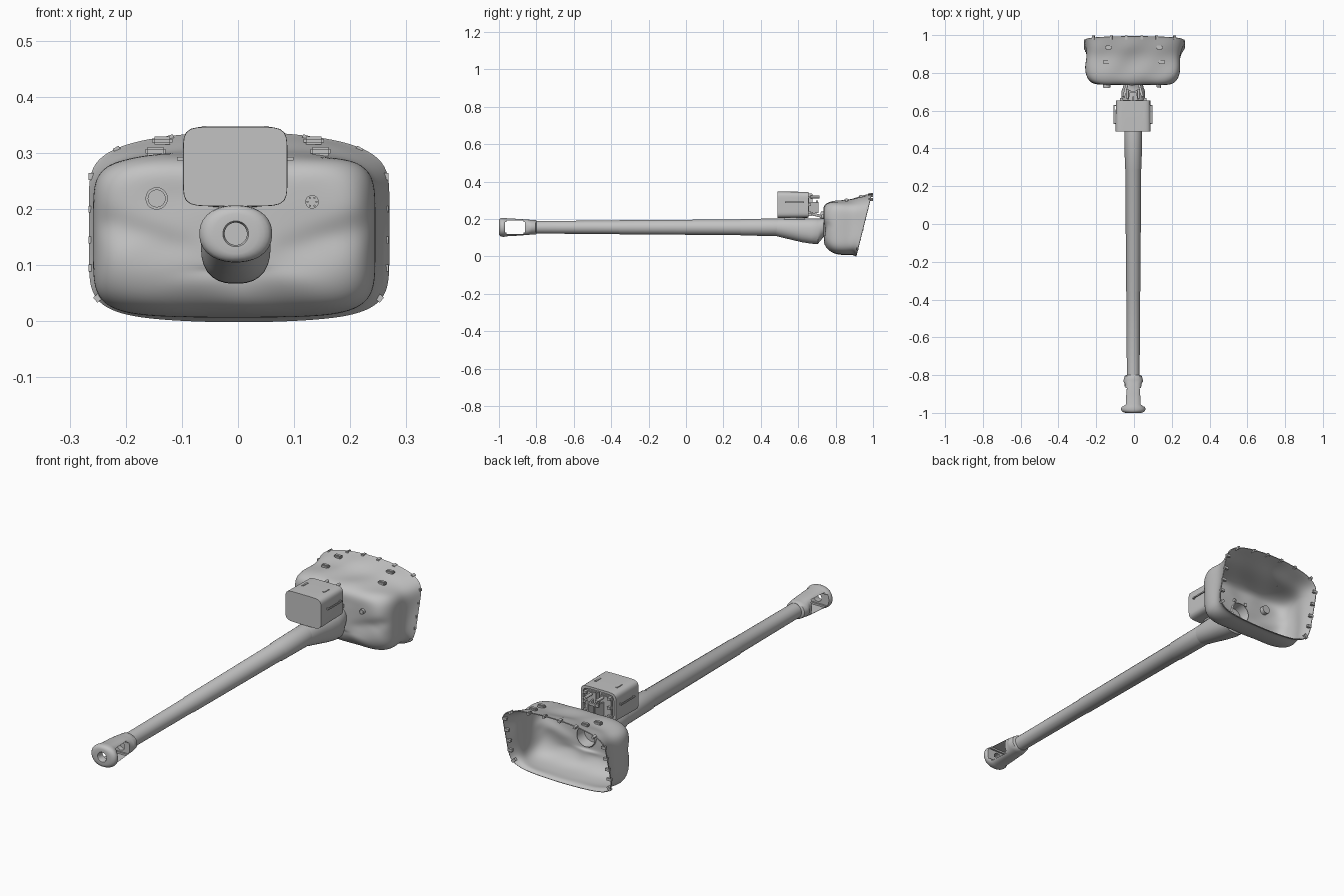
import bpy, bmesh, math
from mathutils import Matrix, Vector

CX, CZ = -0.004, 0.156          # gun axis

paint = bpy.data.materials.new("grey_paint")
paint.diffuse_color = (0.54, 0.54, 0.54, 1)


def finish(name, bm):
    bmesh.ops.recalc_face_normals(bm, faces=bm.faces)
    me = bpy.data.meshes.new(name)
    bm.to_mesh(me)
    bm.free()
    ob = bpy.data.objects.new(name, me)
    bpy.context.collection.objects.link(ob)
    me.materials.append(paint)
    return ob


def ring(y, hw, z0, z1, p=2.0, n=32, cx=CX, tilt=0.0, arch=0.0):
    """Rounded outline in the xz plane; p=2 is an ellipse, larger is boxier.
    arch pulls the ends of the top and bottom edges towards the middle."""
    pts = []
    for i in range(n):
        a = 2 * math.pi * (i + 0.5) / n
        c, s = math.cos(a), math.sin(a)
        r = (abs(c) ** p + abs(s) ** p) ** (-1 / p)
        half = (z1 - z0) / 2 - arch * (r * c) ** 2 * (1.0 if s > 0 else 0.5)
        z = (z0 + z1) / 2 + half * r * s
        pts.append(Vector((cx + hw * r * c, y + tilt * z, z)))
    return pts


def disc(y, r):
    return ring(y, r, CZ - r, CZ + r)


def loft(name, rings, start=True, end=True):
    bm = bmesh.new()
    vs = [[bm.verts.new(p) for p in r] for r in rings]
    n = len(vs[0])
    for a, b in zip(vs, vs[1:]):
        for i in range(n):
            j = (i + 1) % n
            bm.faces.new((a[i], a[j], b[j], b[i]))
    if start:
        bm.faces.new(vs[0])
    if end:
        bm.faces.new(vs[-1])
    return finish(name, bm)


def box(name, loc, size, roll=0.0, bevel=0.0, yaw=0.0, pitch=0.0):
    bm = bmesh.new()
    bmesh.ops.create_cube(bm, size=1)
    bmesh.ops.scale(bm, vec=size, verts=bm.verts)
    if bevel:
        bmesh.ops.bevel(bm, geom=bm.edges[:], offset=bevel, segments=2, affect='EDGES')
    m = (Matrix.Translation(loc) @ Matrix.Rotation(yaw, 4, 'Z')
         @ Matrix.Rotation(roll, 4, 'Y') @ Matrix.Rotation(pitch, 4, 'X'))
    bmesh.ops.transform(bm, matrix=m, verts=bm.verts)
    return finish(name, bm)


def cyl(name, loc, r, depth, n=20):
    bm = bmesh.new()
    bmesh.ops.create_cone(bm, cap_ends=True, segments=n, radius1=r, radius2=r, depth=depth)
    m = Matrix.Translation(loc) @ Matrix.Rotation(math.pi / 2, 4, 'X')
    bmesh.ops.transform(bm, matrix=m, verts=bm.verts)
    return finish(name, bm)


def apply_all(ob):
    bpy.context.view_layer.objects.active = ob
    for m in list(ob.modifiers):
        bpy.ops.object.modifier_apply(modifier=m.name)


# Barrel tube with two shallow steps
loft("barrel", [disc(y, r) for y, r in (
    (-0.84, 0.034), (-0.36, 0.036), (-0.355, 0.038), (0.29, 0.042),
    (0.295, 0.0445), (0.50, 0.047), (0.53, 0.047))])

# Swollen sleeve in front of the cover, sagging below the axis
loft("barrel_sleeve", [ring(y, hw, z0, z1, p) for y, hw, z0, z1, p in (
    (0.47, 0.044, 0.112, 0.200, 2), (0.50, 0.049, 0.104, 0.204, 2),
    (0.56, 0.053, 0.090, 0.205, 2.1), (0.62, 0.058, 0.076, 0.204, 2.3),
    (0.67, 0.062, 0.068, 0.204, 2.5), (0.705, 0.062, 0.067, 0.203, 2.5),
    (0.72, 0.056, 0.085, 0.202, 2.2), (0.735, 0.052, 0.104, 0.208, 2),
    (0.748, 0.046, 0.110, 0.202, 2), (0.70, 0.040, 0.116, 0.196, 2))])

# Muzzle brake: flared nose, hollow bore and a window through both sides
muzzle = loft("muzzle_brake", [ring(y, hw, CZ - hz, CZ + hz, p) for y, hw, hz, p in (
    (-0.80, 0.036, 0.036, 2), (-0.805, 0.046, 0.039, 2), (-0.825, 0.051, 0.040, 2),
    (-0.835, 0.051, 0.040, 2.2), (-0.845, 0.045, 0.041, 2.8), (-0.90, 0.045, 0.045, 3.2),
    (-0.955, 0.047, 0.048, 3), (-0.964, 0.056, 0.050, 2.4), (-0.972, 0.063, 0.051, 2.2),
    (-0.980, 0.065, 0.051, 2.2), (-0.988, 0.063, 0.050, 2.2), (-0.994, 0.058, 0.047, 2.1),
    (-0.998, 0.050, 0.042, 2), (-1.0, 0.040, 0.036, 2), (-1.0, 0.023, 0.023, 2),
    (-0.994, 0.020, 0.020, 2), (-0.815, 0.020, 0.020, 2))])
cutter = box("window_cutter", (CX, -0.914, CZ), (0.3, 0.106, 0.070), bevel=0.008)
cutter.hide_render = True
mod = muzzle.modifiers.new("window", 'BOOLEAN')
mod.object = cutter
mod.operation = 'DIFFERENCE'
apply_all(muzzle)
bpy.data.objects.remove(cutter)

# Canvas cover: open-backed shell lofted from the rear rim to the gun opening
cover_rings = [ring(y, hw, z0, z1, p, 72, cx, t, arch) for y, hw, z0, z1, p, cx, t, arch in (
    (0.910, 0.266, 0.000, 0.336, 7, 0.002, 0.25, 0.034),
    (0.905, 0.263, 0.003, 0.333, 7, 0.002, 0.24, 0.034),
    (0.892, 0.251, 0.010, 0.322, 6, 0.0, 0.14, 0.026),
    (0.868, 0.244, 0.008, 0.303, 6, -0.004, 0.08, 0.012),
    (0.835, 0.251, 0.010, 0.297, 6, -0.007, 0.02, 0.004),
    (0.795, 0.248, 0.016, 0.295, 6, -0.007, 0.0, 0.002),
    (0.760, 0.231, 0.036, 0.288, 5.5, -0.007, 0.0, 0.0),
    (0.739, 0.200, 0.074, 0.270, 5, -0.007, 0.0, 0.0),
    (0.738, 0.130, 0.092, 0.237, 3, -0.005, 0.0, 0.0),
    (0.738, 0.070, 0.095, 0.218, 2.3, CX, 0.0, 0.0),
    (0.738, 0.047, CZ - 0.047, CZ + 0.047, 2, CX, 0.0, 0.0))]
# soft folds, and a diagonal crease falling towards the gun on each side
for k, r in enumerate(cover_rings):
    amp = 0.004 if 2 <= k <= 8 else 0.0
    for v in r:
        v.y += amp * math.sin(23 * v.x + 31 * v.z) * math.sin(17 * v.x - 9 * v.z + k)
        if 2 <= k <= 5:
            v.z += 0.7 * amp * math.sin(34 * v.x + 1.3 * k) * (v.z > 0.2)
        if 6 <= k <= 8:
            d = v.z - (0.09 + 0.35 * abs(v.x))
            v.y += 0.010 * math.exp(-(d / 0.025) ** 2)
cover = loft("canvas_cover", cover_rings, False, False)
mod = cover.modifiers.new("round", 'SUBSURF')
mod.levels = 2
mod = cover.modifiers.new("cloth", 'SOLIDIFY')
mod.thickness = 0.004
mod.offset = 0
apply_all(cover)

# Fastening tabs around the rim, on both sides and along the top
for s in (-1, 1):
    for z, a in ((0.258, 0.0), (0.20, 0.0), (0.145, 0.0), (0.095, 0.0), (0.045, 0.7)):
        x = 0.001 + s * (0.256 if a == 0 else 0.247)
        box("rim_tab", (x, 0.906 + 0.25 * z, z), (0.022, 0.012, 0.012), roll=s * a)
    for x, z in ((0.215, 0.305), (0.12, 0.326), (0.04, 0.333)):
        box("rim_tab", (s * x, 0.988, z), (0.012, 0.022, 0.012), roll=s * x * 2.5)
    # lifting lugs on top of the cover
    box("cover_lug", (s * 0.135, 0.935, 0.322), (0.036, 0.020, 0.014), bevel=0.004)
    box("cover_lug", (s * 0.147, 0.858, 0.303), (0.036, 0.020, 0.016), bevel=0.004)

# Sight port and small port on the cover face
cyl("sight_port", (-0.145, 0.742, 0.219), 0.020, 0.040)
cyl("sight_port_lens", (-0.145, 0.721, 0.219), 0.016, 0.004)
cyl("small_port", (0.132, 0.742, 0.213), 0.012, 0.036)
for i in range(6):
    a = i * math.pi / 3
    cyl("port_bolt", (0.132 + 0.008 * math.cos(a), 0.723, 0.213 + 0.008 * math.sin(a)),
        0.002, 0.004, n=6)

# Searchlight housing with a recessed back
loft("searchlight_housing", [ring(y, hw, 0.276 - hz, 0.276 + hz, 7, 64, -0.005)
     for y, hw, hz in ((0.490, 0.0925, 0.0705), (0.500, 0.093, 0.071),
                       (0.655, 0.091, 0.069), (0.655, 0.080, 0.058), (0.645, 0.078, 0.056))])
for s in (-1, 1):
    # side grab rails
    box("side_rail", (-0.005 + s * 0.101, 0.580, 0.290), (0.005, 0.100, 0.006))
    for y in (0.532, 0.628):
        box("rail_post", (-0.005 + s * 0.096, y, 0.290), (0.015, 0.006, 0.006))
    # top clips
    box("top_clip", (-0.005 + s * 0.055, 0.580, 0.346), (0.010, 0.040, 0.004), bevel=0.001)
    # back panels, latches and mounting arms
    box("back_panel", (-0.005 + s * 0.040, 0.650, 0.276), (0.060, 0.014, 0.098), bevel=0.003)
    for z in (0.235, 0.276, 0.318):
        box("back_latch", (-0.005 + s * 0.062, 0.661, z), (0.016, 0.014, 0.012))
    box("mount_plate", (-0.005 + s * 0.022, 0.682, 0.262), (0.007, 0.054, 0.060), yaw=s * 0.2)
    box("mount_arm", (-0.005 + s * 0.040, 0.710, 0.218), (0.012, 0.080, 0.014),
        yaw=s * 0.25, pitch=-0.25)
    cyl("mount_bolt", (-0.005 + s * 0.030, 0.690, 0.318), 0.007, 0.050, n=10)
box("back_hinge", (-0.005, 0.664, 0.276), (0.012, 0.022, 0.120), bevel=0.002)
box("cross_bar", (-0.005, 0.700, 0.292), (0.070, 0.010, 0.012))
box("light_foot", (-0.005, 0.580, 0.204), (0.060, 0.110, 0.012))

# Smooth shading with sharp edges kept
bpy.ops.object.select_all(action='DESELECT')
for ob in bpy.context.scene.objects:
    ob.select_set(True)
bpy.context.view_layer.objects.active = cover
bpy.ops.object.shade_smooth_by_angle(angle=math.radians(40))
